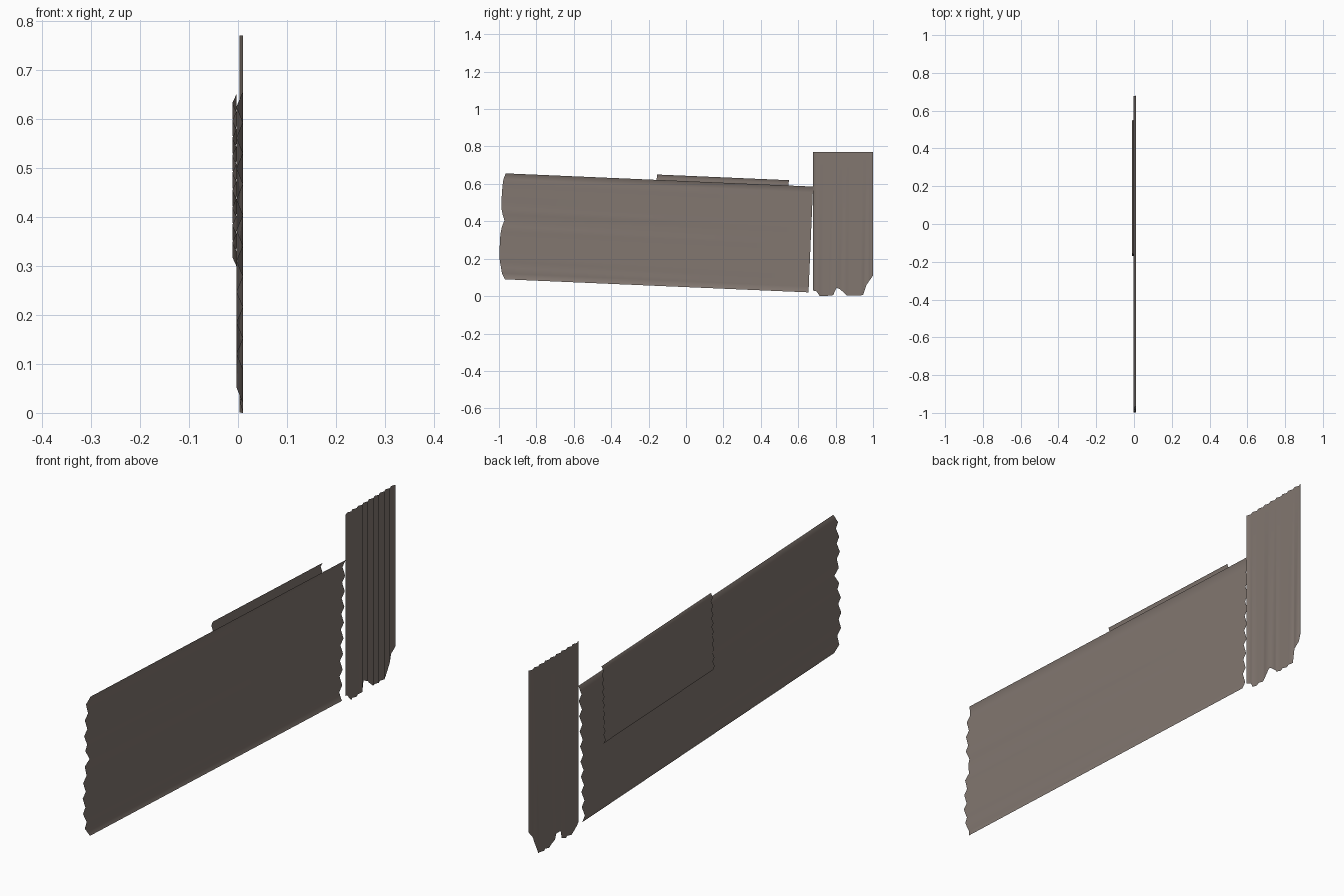
import bpy
import math

if "Cube" in bpy.data.objects:
    bpy.data.objects.remove(bpy.data.objects["Cube"])

# weathered metal colour
metal = bpy.data.materials.new("weathered_grey_brown")
metal.diffuse_color = (0.223, 0.184, 0.162, 1.0)
metal.use_nodes = True
metal.node_tree.nodes["Principled BSDF"].inputs["Base Color"].default_value = metal.diffuse_color

FOLDS = 18  # nine corrugations per sheet


def interp(points, t):
    """Piecewise linear lookup of the torn edge length."""
    for (t0, v0), (t1, v1) in zip(points, points[1:]):
        if t <= t1:
            return v0 + (v1 - v0) * (t - t0) / (t1 - t0)
    return points[-1][1]


def sheet(name, origin, angle, width, x_low, x_high, lengths):
    """Corrugated sheet in the y-z plane, running along angle from a straight end to a torn end."""
    ly, lz = math.cos(angle), math.sin(angle)
    ay, az = lz, -ly
    verts, faces = [], []
    for i in range(FOLDS + 1):
        t = i / FOLDS
        x = x_low if i % 2 else x_high
        y, z = origin[0] + ay * width * t, origin[1] + az * width * t
        n = interp(lengths, t)
        verts += [(x, y, z), (x, y + ly * n, z + lz * n)]
    for i in range(FOLDS):
        a = 2 * i
        faces.append((a, a + 2, a + 3, a + 1))
    mesh = bpy.data.meshes.new(name)
    mesh.from_pydata(verts, [], faces)
    mesh.materials.append(metal)
    mesh.shade_smooth()
    obj = bpy.data.objects.new(name, mesh)
    bpy.context.collection.objects.link(obj)
    return obj


tilt = math.pi - math.radians(2.46)

# long tilted sheet with torn end
sheet("long_sheet", (0.655, 0.02), tilt, 0.566, -0.003, 0.010,
      [(0, 1.625), (0.05, 1.641), (0.1, 1.647), (0.2, 1.66), (0.42, 1.66),
       (0.5, 1.652), (0.56, 1.64), (0.63, 1.656), (0.7, 1.662), (0.83, 1.66),
       (0.93, 1.658), (1, 1.645)])

# small patch sheet behind it
sheet("patch_sheet", (0.536, 0.30), tilt, 0.32, -0.0115, -0.0035,
      [(0, 0.706), (1, 0.706)])

# upright sheet with torn bottom
sheet("upright_sheet", (1.0, 0.77), -math.pi / 2, 0.32, 0.003, 0.010,
      [(0, 0.66), (0.11, 0.71), (0.17, 0.767), (0.44, 0.767), (0.54, 0.735),
       (0.61, 0.725), (0.67, 0.767), (0.89, 0.77), (0.95, 0.742), (1, 0.74)])
